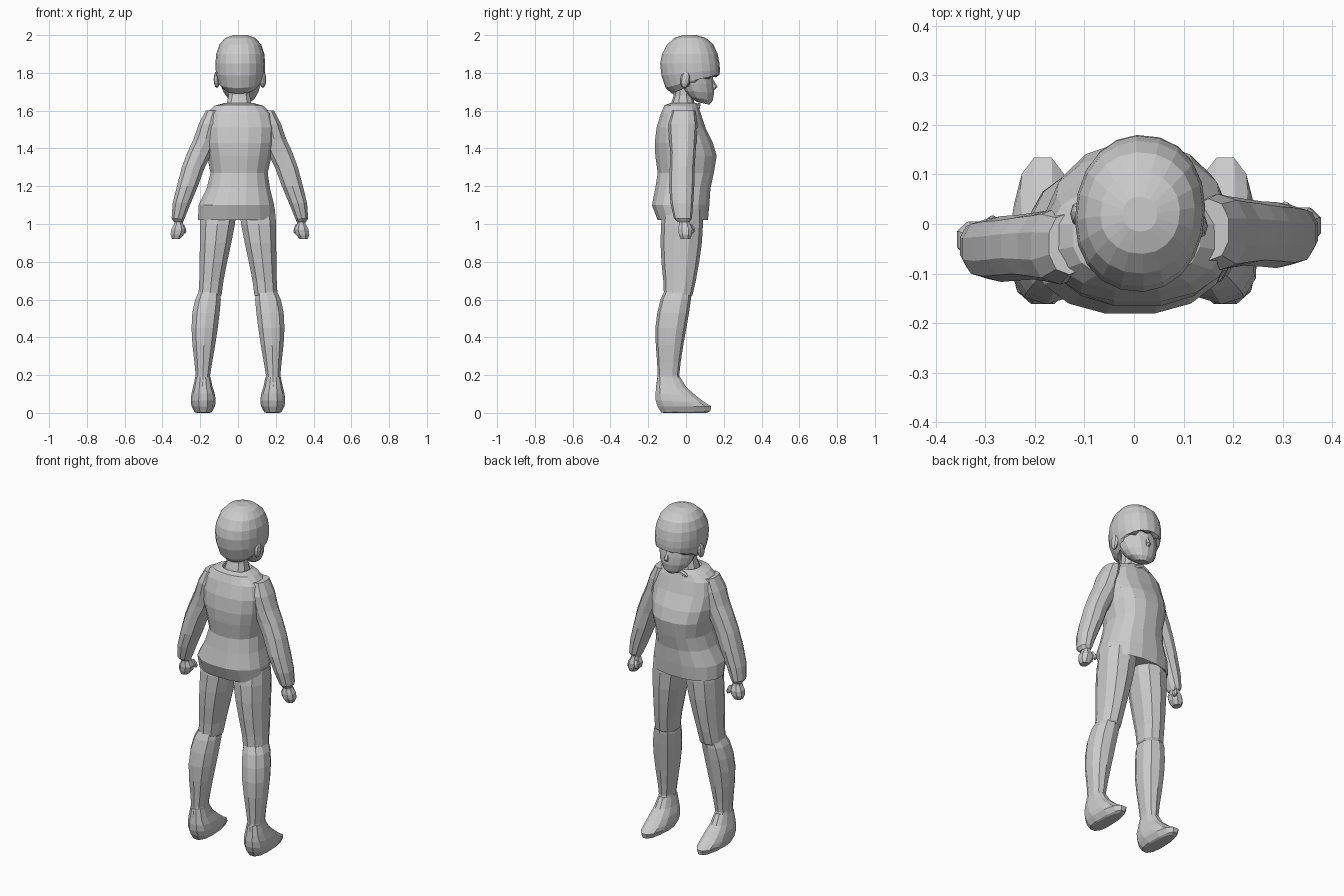
import bpy, bmesh, math
from mathutils import Matrix


def loft(name, rings, n=12, p=2.3, cap_top=True, cap_bottom=True, taper=0, jag=0, yaw=0):
    """Skin stacked rings: (x0, x1, y0, y1, z[, tilt]); tilt lifts the +y side."""
    bm = bmesh.new()
    loops = []
    for k, r in enumerate(rings):
        x0, x1, y0, y1, z = r[:5]
        tilt = r[5] if len(r) > 5 else 0
        loop = []
        for i in range(n):
            a = 2 * math.pi * (i + 0.5) / n
            c, s = math.cos(a), math.sin(a)
            u = math.copysign(abs(c) ** (2 / p), c) * (1 - taper * s)
            v = math.copysign(abs(s) ** (2 / p), s)
            dz = jag * (i % 2) if (k == len(rings) - 2 and s > 0.3) else 0
            loop.append(bm.verts.new(((x0 + x1) / 2 + u * (x1 - x0) / 2,
                                      (y0 + y1) / 2 + v * (y1 - y0) / 2,
                                      z + tilt * v + dz)))
        loops.append(loop)
    for a, b in zip(loops, loops[1:]):
        for i in range(n):
            j = (i + 1) % n
            bm.faces.new((a[i], a[j], b[j], b[i]))
    if cap_top:
        bm.faces.new(loops[0])
    if cap_bottom:
        bm.faces.new(loops[-1])
    bmesh.ops.recalc_face_normals(bm, faces=bm.faces)
    bmesh.ops.rotate(bm, verts=bm.verts, cent=(0.01, 0, 0),
                     matrix=Matrix.Rotation(math.radians(yaw), 3, 'Z'))
    me = bpy.data.meshes.new(name)
    bm.to_mesh(me)
    bm.free()
    ob = bpy.data.objects.new(name, me)
    bpy.context.collection.objects.link(ob)
    return ob


def blob(name, loc, size, rot=(0, 0, 0), seg=8, rings=6):
    bpy.ops.mesh.primitive_uv_sphere_add(segments=seg, ring_count=rings, location=loc, rotation=rot)
    ob = bpy.context.object
    ob.name = name
    ob.scale = size
    return ob


YAW = -6

# Hair cap: rounded skull, higher at the fringe and lower at the nape
loft("hair_cap", [
    (-.025, .045, -.015, .055, 2.0), (-.07, .09, -.06, .105, 1.985),
    (-.10, .12, -.10, .145, 1.95), (-.117, .137, -.127, .168, 1.90),
    (-.121, .141, -.137, .178, 1.85), (-.119, .139, -.13, .18, 1.80, .015),
    (-.108, .128, -.108, .178, 1.755, .035), (-.085, .105, -.075, .165, 1.735, .045),
    (-.075, .095, -.055, .125, 1.76, .045)],
    n=20, p=2.15, jag=.022, yaw=YAW)

# Face and jaw
loft("face", [
    (-.10, .12, -.05, .14, 1.83), (-.10, .12, -.04, .143, 1.77),
    (-.096, .116, -.03, .148, 1.74), (-.084, .104, -.01, .15, 1.70, -.005),
    (-.062, .082, .015, .142, 1.665, -.012), (-.028, .048, .055, .125, 1.64, -.008)],
    n=14, p=2.1, taper=.12, yaw=YAW)
loft("nose", [(.003, .017, .125, .146, 1.765), (-.004, .024, .125, .168, 1.725),
              (0, .02, .125, .148, 1.708)], n=6, yaw=YAW)
for s in (-1, 1):
    blob("ear", (.01 + s * .122, .008 - s * .012, 1.765), (.017, .026, .045), (-.15, 0, 0))

# Neck
loft("neck", [(-.05, .065, -.065, .04, 1.75), (-.052, .065, -.065, .035, 1.68),
              (-.068, .078, -.085, .05, 1.62)], n=10)

# Tunic with full chest, drawn-in waist and flared open hem
loft("tunic", [
    (-.062, .07, -.075, .04, 1.615), (-.075, .085, -.085, .055, 1.64),
    (-.125, .135, -.115, .068, 1.625, -.005), (-.172, .182, -.135, .08, 1.585),
    (-.185, .20, -.158, .105, 1.51), (-.18, .195, -.168, .145, 1.43),
    (-.165, .18, -.165, .165, 1.36), (-.148, .16, -.152, .15, 1.27),
    (-.168, .172, -.165, .132, 1.19), (-.212, .195, -.183, .126, 1.10),
    (-.215, .197, -.152, .118, 1.02), (-.19, .175, -.125, .095, 1.04)],
    n=16, p=2.35)
# Neckline fold crossing the chest
for s in (-1, 1):
    blob("collar_fold", (s * .035, .055, 1.612), (.06, .02, .015), (.3, s * .5, -s * .3), 6, 4)

# Sleeves: shoulder, upper arm, elbow, gathered cuff
sleeve = [(.10, .185, -.08, .045, 1.60), (.10, .222, -.10, .055, 1.53),
          (.115, .25, -.095, .05, 1.45), (.145, .283, -.09, .045, 1.38),
          (.185, .312, -.092, .04, 1.30), (.222, .338, -.095, .038, 1.20),
          (.26, .36, -.088, .032, 1.11), (.293, .365, -.07, .025, 1.03),
          (.302, .352, -.05, .012, 1.01)]
for s, dx, dy, side in ((-1, .012, -.022, "left"), (1, .008, .006, "right")):
    def shift(rs, s=s, dx=dx, dy=dy):
        return [tuple(sorted((s * a + dx, s * b + dx))) + (c + dy, d + dy, z) for a, b, c, d, z in rs]
    loft(side + "_sleeve", shift(sleeve), n=10)
    # Closed fist and thumb
    loft(side + "_hand", shift([(.305, .345, -.04, .01, 1.04), (.302, .352, -.045, .018, 1.0),
                                (.288, .368, -.05, .03, .972), (.295, .372, -.046, .028, .945),
                                (.318, .362, -.035, .018, .92)]), n=8)
    blob(side + "_thumb", (s * .30 + dx, .022 + dy, .975), (.014, .017, .028), (.3, s * .3, 0), 6, 4)

# Legs: trouser to knee, boot shaft from the knee, pointed foot
for side, s, dx in (("left", -1, -.004), ("right", 1, .004)):
    def mir(rs, s=s, dx=dx):
        return [tuple(sorted((s * r[0] + dx, s * r[1] + dx))) + r[2:] for r in rs]
    loft(side + "_trouser", mir([
        (.0, .195, -.12, .09, 1.08), (.008, .202, -.132, .09, 1.0), (.028, .202, -.135, .084, .90),
        (.05, .202, -.13, .07, .80), (.07, .204, -.12, .052, .70),
        (.08, .208, -.117, .035, .625), (.09, .2, -.105, .022, .61)]), n=10)
    loft(side + "_boot_shaft", mir([
        (.088, .206, -.117, .028, .64), (.084, .226, -.135, .026, .60), (.09, .241, -.152, .016, .53),
        (.10, .245, -.162, .002, .45), (.114, .24, -.16, -.014, .36), (.13, .229, -.153, -.028, .27),
        (.142, .222, -.15, -.036, .20), (.138, .228, -.158, -.015, .14)]), n=10)
    loft(side + "_foot", mir([
        (.142, .222, -.152, -.03, .19), (.13, .234, -.16, .005, .135),
        (.118, .243, -.165, .06, .095, -.008), (.114, .246, -.164, .105, .06, -.006),
        (.118, .242, -.155, .138, .035), (.135, .225, -.135, .132, .005, .003),
        (.145, .215, -.12, .11, .0)]), n=12, p=2.4, taper=.12)
